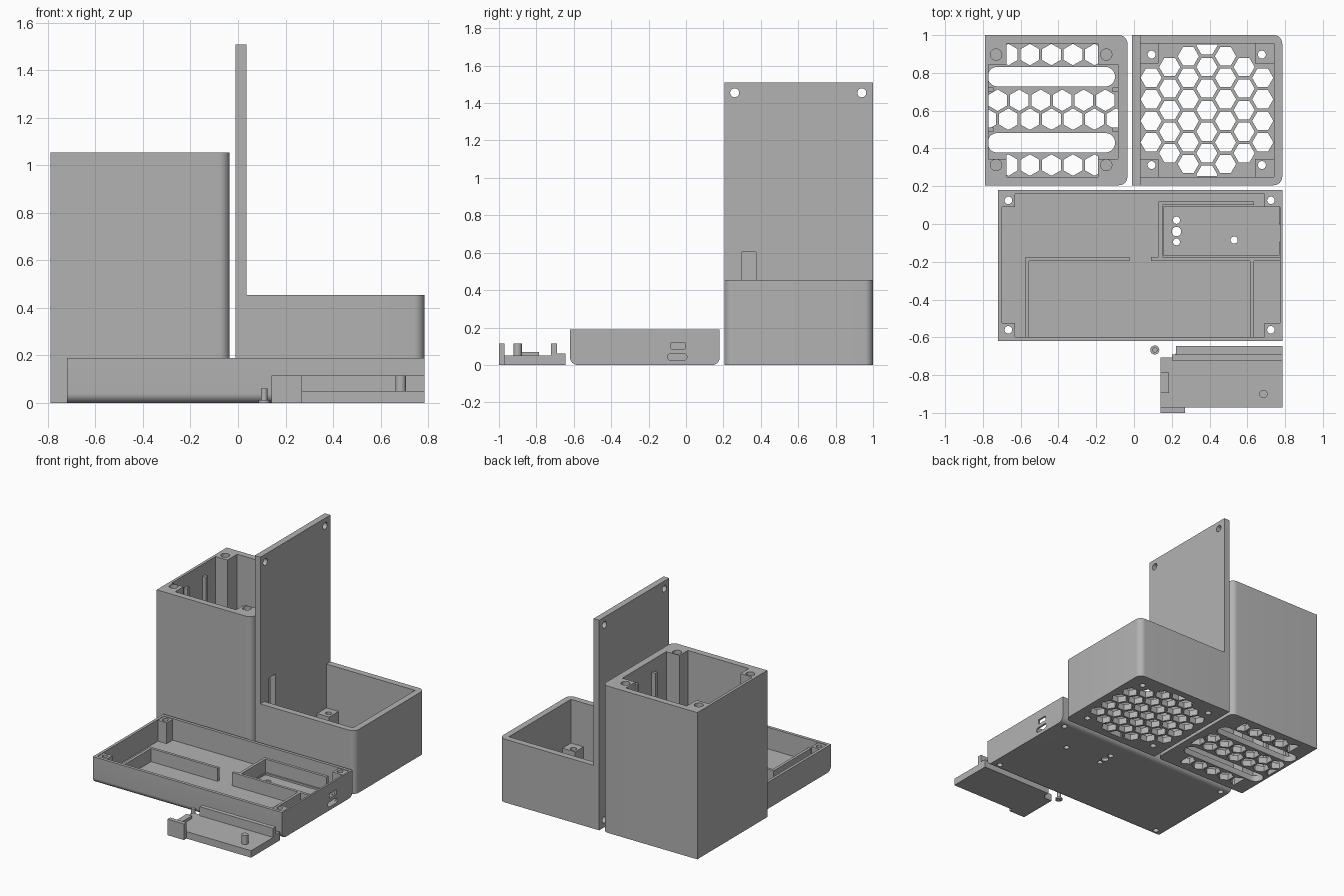
import bpy, bmesh, math
from mathutils import Vector

if "Cube" in bpy.data.objects:
    bpy.data.objects.remove(bpy.data.objects["Cube"])

mat = bpy.data.materials.new("plain grey")
mat.diffuse_color = (0.45, 0.45, 0.45, 1)
mat.use_nodes = True
mat.node_tree.nodes["Principled BSDF"].inputs["Base Color"].default_value = mat.diffuse_color


def finish(name, bm):
    bmesh.ops.recalc_face_normals(bm, faces=bm.faces)
    me = bpy.data.meshes.new(name)
    bm.to_mesh(me)
    bm.free()
    ob = bpy.data.objects.new(name, me)
    bpy.context.collection.objects.link(ob)
    me.materials.append(mat)
    return ob


def box(bm, x0, x1, y0, y1, z0, z1):
    vs = bmesh.ops.create_cube(bm, size=1)["verts"]
    for v in vs:
        v.co = Vector(((x0, x1)[v.co.x > 0], (y0, y1)[v.co.y > 0], (z0, z1)[v.co.z > 0]))
    return vs


def round_box(bm, dims, radius, test):
    """Box whose edges chosen by test(a, b) are rounded."""
    vs = box(bm, *dims)
    es = [e for e in {e for v in vs for e in v.link_edges} if test(e.verts[0].co, e.verts[1].co)]
    bmesh.ops.bevel(bm, geom=es, offset=radius, segments=8, affect='EDGES', profile=0.5)


def prism(bm, pts, lo, hi, axis='z'):
    """Extrude a 2D outline along z, or along x with the outline in y and z."""
    put = (lambda p, h: (p[0], p[1], h)) if axis == 'z' else (lambda p, h: (h, p[0], p[1]))
    a = [bm.verts.new(put(p, lo)) for p in pts]
    b = [bm.verts.new(put(p, hi)) for p in pts]
    bm.faces.new(a[::-1])
    bm.faces.new(b)
    for i in range(len(pts)):
        j = (i + 1) % len(pts)
        bm.faces.new((a[i], a[j], b[j], b[i]))


def ring(cx, cy, r, n=24, turn=0.0):
    return [(cx + r * math.cos(turn + math.tau * i / n), cy + r * math.sin(turn + math.tau * i / n))
            for i in range(n)]


def slot(x0, x1, y0, y1, n=10):
    r, cy = (y1 - y0) / 2, (y0 + y1) / 2
    out = []
    for cx, start in ((x1 - r, -math.pi / 2), (x0 + r, math.pi / 2)):
        out += [(cx + r * math.cos(start + math.pi * i / n), cy + r * math.sin(start + math.pi * i / n))
                for i in range(n + 1)]
    return out


def clip(pts, axis, limit, sign):
    """Cut a convex outline to sign*coordinate <= sign*limit."""
    out = []
    for i, p in enumerate(pts):
        q = pts[(i + 1) % len(pts)]
        dp, dq = sign * (p[axis] - limit), sign * (q[axis] - limit)
        if dp <= 0:
            out.append(p)
        if dp * dq < 0:
            t = dp / (dp - dq)
            out.append((p[0] + t * (q[0] - p[0]), p[1] + t * (q[1] - p[1])))
    return out


def clip_rect(pts, x0, x1, y0, y1):
    for axis, lim, sign in ((0, x0, -1), (0, x1, 1), (1, y0, -1), (1, y1, 1)):
        pts = clip(pts, axis, lim, sign)
    return pts


def boolean(ob, bm, op):
    tool = finish(ob.name + "_tool", bm)
    mod = ob.modifiers.new(op.lower(), 'BOOLEAN')
    mod.object, mod.operation, mod.solver = tool, op, 'EXACT'
    mod.use_self = True
    bpy.context.view_layer.objects.active = ob
    bpy.ops.object.modifier_apply(modifier=mod.name)
    bpy.data.objects.remove(tool)


def smooth(ob):
    bpy.ops.object.select_all(action='DESELECT')
    ob.select_set(True)
    bpy.context.view_layer.objects.active = ob
    bpy.ops.object.shade_smooth_by_angle(angle=math.radians(30))


def build(name, body, *steps):
    ob = finish(name, body)
    for op, bm in steps:
        boolean(ob, bm, op)
    smooth(ob)


def right_uprights(limit):
    return lambda a, b: abs(a.z - b.z) > 0.01 and a.x > limit


# Tall housing: shell, corner posts, guide ribs, vented floor
body, cav, posts, cuts = (bmesh.new() for _ in range(4))
round_box(body, (-0.79, -0.035, 0.205, 1.0, 0, 1.055), 0.045, right_uprights(-0.1))
box(cav, -0.77, -0.085, 0.25, 0.955, 0.045, 1.2)
for x0, x1, hx in ((-0.78, -0.675, -0.73), (-0.19, -0.07, -0.147)):
    for y0, y1, hy in ((0.23, 0.345, 0.312), (0.845, 0.97, 0.897)):
        box(posts, x0, x1, y0, y1, 0.02, 1.055)
        prism(cuts, ring(hx, hy, 0.03), 0.75, 1.2)
for x0, x1 in ((-0.78, -0.745), (-0.115, -0.07)):
    for y in (0.50, 0.71):
        box(posts, x0, x1, y - 0.012, y + 0.012, 0.02, 0.97)
for y in (0.43, 0.78):
    prism(cuts, slot(-0.775, -0.10, y - 0.052, y + 0.052), -0.1, 0.045 + 0.03)
for y, x_first, n, lim in ((0.897, -0.665, 5, (-0.675, -0.19, 0.25, 0.955)),
                           (0.312, -0.665, 5, (-0.675, -0.19, 0.25, 0.955)),
                           (0.655, -0.722, 6, (-0.77, -0.085, 0.5, 0.712)),
                           (0.555, -0.779, 7, (-0.77, -0.085, 0.5, 0.712))):
    for i in range(n):
        h = ring(x_first + 0.114 * i, y, 0.057, 6, math.pi / 6)
        prism(cuts, clip_rect(h, *lim), -0.1, 0.07)
build("tall_housing", body, ('DIFFERENCE', cav), ('UNION', posts), ('DIFFERENCE', cuts))

# Low housing with tall back plate and honeycomb floor
body, cav, posts, cuts = (bmesh.new() for _ in range(4))
round_box(body, (-0.01, 0.785, 0.205, 1.0, 0, 0.455), 0.045, right_uprights(0.5))
plate = bmesh.new()
box(plate, -0.01, 0.035, 0.205, 1.0, 0, 1.51)
box(cav, 0.035, 0.74, 0.25, 0.955, 0.045, 0.8)
for x0, x1, hx in ((0.02, 0.13, 0.093), (0.64, 0.755, 0.677)):
    for y0, y1, hy in ((0.235, 0.345, 0.312), (0.85, 0.97, 0.897)):
        box(posts, x0, x1, y0, y1, 0.02, 0.14)
        prism(cuts, ring(hx, hy, 0.021), -0.1, 0.3)
for col in range(-3, 4):
    n = 7 - abs(col)
    for i in range(n):
        h = ring(0.386 + 0.0985 * col, 0.603 + 0.114 * (i - (n - 1) / 2), 0.056, 6)
        prism(cuts, clip_rect(h, 0.035, 0.74, 0.255, 0.95), -0.1, 0.1)
for y in (0.26, 0.94):
    for z in (0.055, 1.455):
        prism(cuts, ring(y, z, 0.024), -0.1, 0.036, 'x')
box(cuts, -0.1, 0.036, 0.3, 0.375, 0.36, 0.605)
build("low_housing", body, ('UNION', plate), ('DIFFERENCE', cav), ('UNION', posts), ('DIFFERENCE', cuts))

# Wide tray: rounded lower edges, dividers, screw posts, ports in the end wall
body, cav, walls, cuts = (bmesh.new() for _ in range(4))
round_box(body, (-0.72, 0.785, -0.62, 0.18, 0, 0.19), 0.04,
          lambda a, b: abs(a.x - b.x) > 0.1 and a.z < 0.1)
box(cav, -0.70, 0.772, -0.598, 0.158, 0.035, 0.4)
for d in ((-0.575, -0.555, -0.61, -0.175), (-0.575, -0.025, -0.195, -0.175),
          (0.09, 0.78, -0.195, -0.175), (0.615, 0.635, -0.61, -0.175),
          (0.13, 0.15, -0.18, 0.12), (0.13, 0.635, 0.10, 0.12)):
    box(walls, *d, 0.02, 0.13)
for x0, x1, hx in ((-0.71, -0.63, -0.665), (0.69, 0.78, 0.725)):
    for y0, y1, hy in ((-0.61, -0.525, -0.56), (0.09, 0.17, 0.125)):
        box(walls, x0, x1, y0, y1, 0.02, 0.185)
        prism(cuts, ring(hx, hy, 0.02), -0.1, 0.4)
for x, y, r in ((0.225, 0.02, 0.019), (0.225, -0.04, 0.025), (0.225, -0.095, 0.018), (0.53, -0.085, 0.019)):
    prism(cuts, ring(x, y, r), -0.1, 0.05)
box(cuts, 0.155, 0.771, -0.165, 0.09, 0.022, 0.09)
box(cuts, 0.74, 0.9, -0.08, -0.005, 0.085, 0.12)
prism(cuts, slot(-0.10, 0.005, 0.025, 0.06), 0.74, 0.9, 'x')
build("wide_tray", body, ('DIFFERENCE', cav), ('UNION', walls), ('DIFFERENCE', cuts))

# Small bracket: floor, back wall and ledge, front tab, peg
body, extra = bmesh.new(), bmesh.new()
prism(body, [(0.14, -1.0), (0.27, -1.0), (0.27, -0.972), (0.785, -0.972), (0.785, -0.645),
             (0.222, -0.645), (0.222, -0.685), (0.2, -0.708), (0.14, -0.708)], 0, 0.05)
box(extra, 0.14, 0.27, -1.0, -0.97, 0.02, 0.115)
box(extra, 0.2, 0.785, -0.722, -0.69, 0.02, 0.115)
box(extra, 0.222, 0.785, -0.70, -0.645, 0.02, 0.06)
box(extra, 0.14, 0.185, -0.895, -0.785, 0.02, 0.07)
prism(extra, ring(0.685, -0.90, 0.022), 0.02, 0.115)
build("small_bracket", body, ('UNION', extra))

# Loose button: round foot with a thin stem
body, stem = bmesh.new(), bmesh.new()
prism(body, ring(0.11, -0.667, 0.024), 0, 0.012)
prism(stem, ring(0.11, -0.667, 0.014), 0.005, 0.06)
build("button", body, ('UNION', stem))
